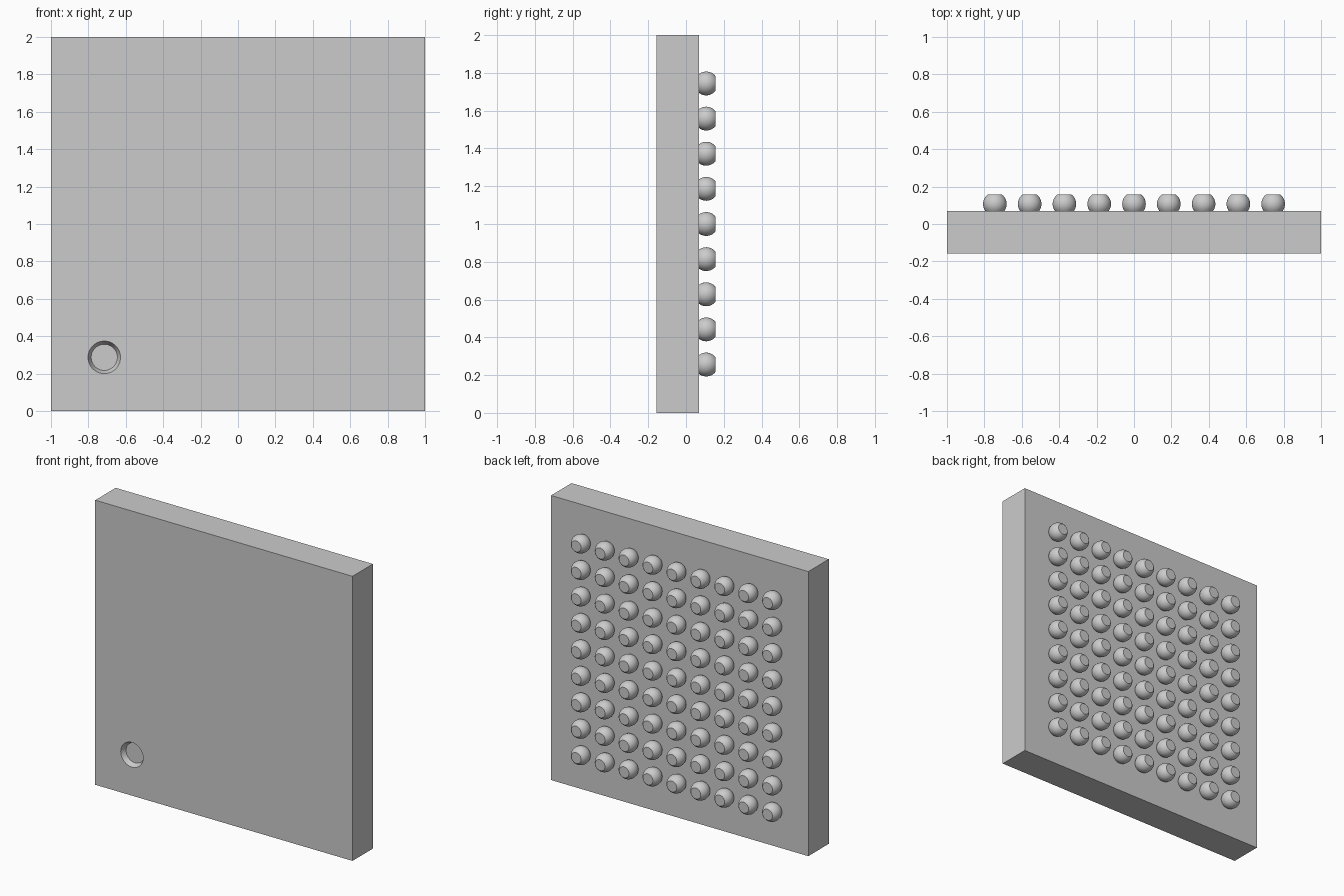
import bpy, bmesh, math
from mathutils import Matrix

if "Cube" in bpy.data.objects:
    bpy.data.objects.remove(bpy.data.objects["Cube"])

FRONT, BACK, TIP = -0.157, 0.07, 0.157
R, CY, PITCH, N = 0.063, 0.107, 0.186, 9


def to_object(name, bm):
    bmesh.ops.recalc_face_normals(bm, faces=bm.faces)
    mesh = bpy.data.meshes.new(name)
    bm.to_mesh(mesh)
    bm.free()
    ob = bpy.data.objects.new(name, mesh)
    bpy.context.collection.objects.link(ob)
    return ob


def smooth(ob):
    bpy.ops.object.select_all(action='DESELECT')
    bpy.context.view_layer.objects.active = ob
    ob.select_set(True)
    bpy.ops.object.shade_smooth_by_angle(angle=math.radians(30))


# Chip package slab
bm = bmesh.new()
bmesh.ops.create_cube(bm, size=1, matrix=Matrix.Translation((0, (FRONT + BACK) / 2, 1))
                      @ Matrix.Diagonal((2, BACK - FRONT, 2, 1)))
package = to_object("package_body", bm)

# Tapered corner marker recess, cut into the front
DEPTH, OVER = 0.035, 0.01
slope = (0.087 - 0.07) / DEPTH
bm = bmesh.new()
bmesh.ops.create_cone(bm, cap_ends=True, segments=48,
                      radius1=0.07, radius2=0.087 + slope * OVER, depth=DEPTH + OVER,
                      matrix=Matrix.Translation((-0.715, FRONT + (DEPTH - OVER) / 2, 0.287))
                      @ Matrix.Rotation(math.pi / 2, 4, 'X'))
cutter = to_object("marker_cutter", bm)
cutter.hide_render = True
cut = package.modifiers.new("marker_recess", 'BOOLEAN')
cut.object = cutter
cut.operation = 'DIFFERENCE'
cut.solver = 'EXACT'
bpy.context.view_layer.objects.active = package
bpy.ops.object.modifier_apply(modifier=cut.name)
bpy.data.objects.remove(cutter)
smooth(package)

# One solder ball: sphere profile with flattened ends, spun around y
bm = bmesh.new()
a0, a1 = math.asin((BACK - CY) / R), math.asin((TIP - CY) / R)
SEG, RINGS = 32, 12
rings = []
for i in range(RINGS + 1):
    a = a0 + (a1 - a0) * i / RINGS
    r, y = R * math.cos(a), CY + R * math.sin(a)
    rings.append([bm.verts.new((r * math.cos(t), y, r * math.sin(t)))
                  for t in (2 * math.pi * k / SEG for k in range(SEG))])
for lo, hi in zip(rings, rings[1:]):
    for k in range(SEG):
        j = (k + 1) % SEG
        bm.faces.new((lo[k], lo[j], hi[j], hi[k]))
bm.faces.new(rings[0])
bm.faces.new(rings[-1])
ball = to_object("solder_balls", bm)
start = PITCH * (N - 1) / 2
ball.location = (-start, 0, 1 - start)
smooth(ball)

# Repeat into a 9 x 9 grid
for label, step in (("columns", (PITCH, 0, 0)), ("rows", (0, 0, PITCH))):
    arr = ball.modifiers.new(label, 'ARRAY')
    arr.count = N
    arr.use_relative_offset = False
    arr.use_constant_offset = True
    arr.constant_offset_displace = step
